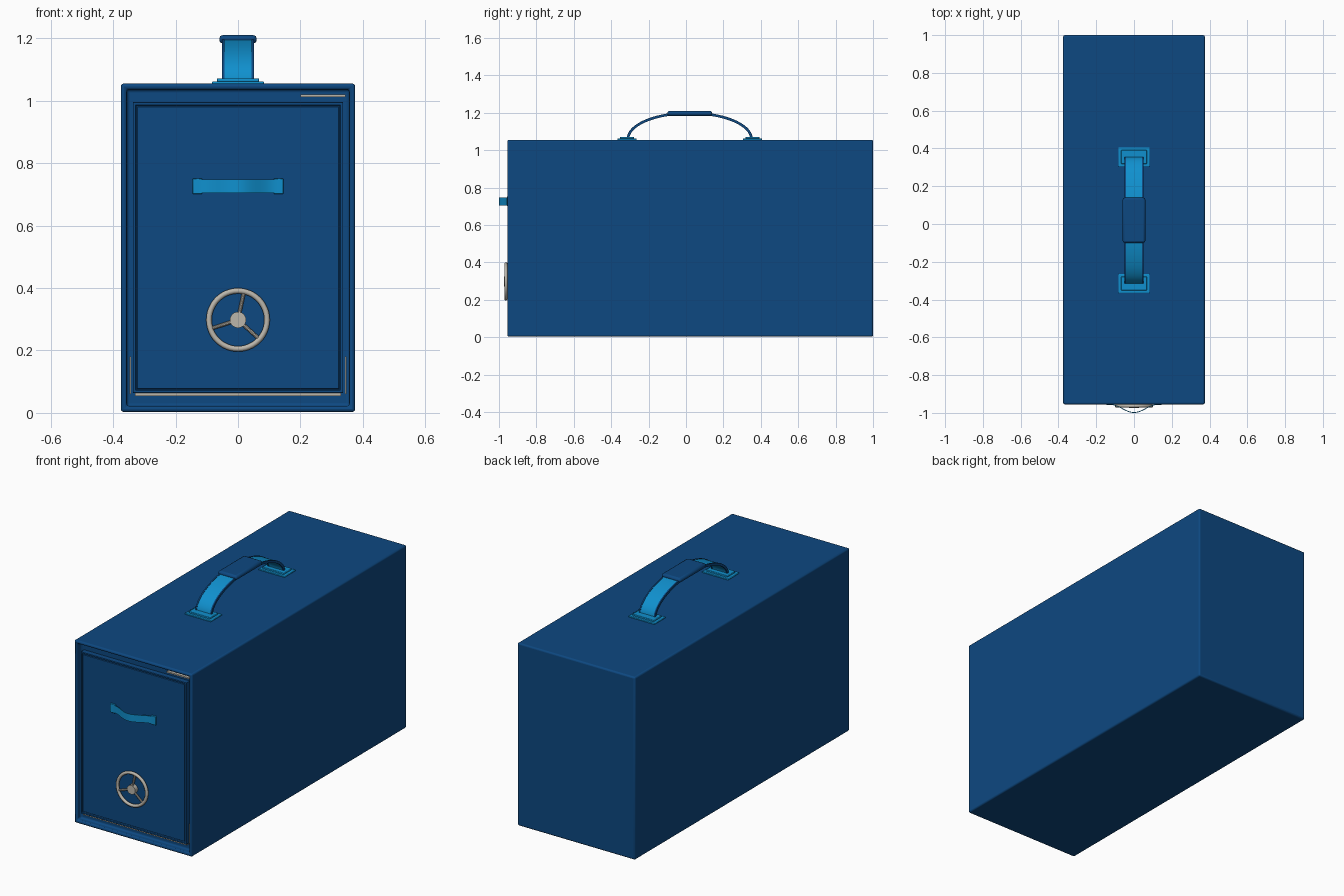
import bpy, bmesh, math
from mathutils import Vector

cube = bpy.data.objects.get("Cube")
if cube:
    bpy.data.objects.remove(cube, do_unlink=True)


def material(name, rgb):
    m = bpy.data.materials.new(name)
    m.use_nodes = True
    m.diffuse_color = (*rgb, 1)
    m.node_tree.nodes["Principled BSDF"].inputs["Base Color"].default_value = (*rgb, 1)
    return m


BLUE = material("deep blue", (0.004, 0.065, 0.22))
CYAN = material("bright blue", (0.005, 0.28, 0.62))
GREY = material("warm grey", (0.5, 0.47, 0.41))


def finish(name, bm, mats, bevel=0, segments=2):
    bmesh.ops.recalc_face_normals(bm, faces=bm.faces)
    mesh = bpy.data.meshes.new(name)
    bm.to_mesh(mesh)
    bm.free()
    ob = bpy.data.objects.new(name, mesh)
    bpy.context.collection.objects.link(ob)
    for m in mats:
        mesh.materials.append(m)
    if bevel:
        mod = ob.modifiers.new("Bevel", "BEVEL")
        mod.width, mod.segments = bevel, segments
        mod.limit_method = "ANGLE"
    bpy.ops.object.select_all(action="DESELECT")
    bpy.context.view_layer.objects.active = ob
    ob.select_set(True)
    bpy.ops.object.shade_smooth_by_angle(angle=math.radians(35))
    return ob


def add_box(bm, lo, hi):
    lo, hi = Vector(lo), Vector(hi)
    verts = bmesh.ops.create_cube(bm, size=1)["verts"]
    for v in verts:
        v.co = (lo + hi) / 2 + v.co * (hi - lo)


def box(name, lo, hi, mat, bevel=0):
    bm = bmesh.new()
    add_box(bm, lo, hi)
    return finish(name, bm, [mat], bevel)


def inset_front(bm, steps):
    """Inset the front face repeatedly, moving it along y after each inset."""
    face = min(bm.faces, key=lambda f: f.calc_center_median().y)
    for width, depth in steps:
        bmesh.ops.inset_region(bm, faces=[face], thickness=width)
        for v in face.verts:
            v.co.y += depth


def strap(name, path, half_width, thick, across, mats, edge_mat=0):
    """Flat band swept along a path; 'across' is the direction of its width."""
    bm = bmesh.new()
    rings = []
    for i, p in enumerate(path):
        tangent = (path[min(i + 1, len(path) - 1)] - path[max(i - 1, 0)]).normalized()
        n = tangent.cross(across).normalized() * thick / 2
        w = across * half_width
        rings.append([bm.verts.new(p + a) for a in (w + n, n - w, -w - n, w - n)])
    for a, b in zip(rings, rings[1:]):
        for k in range(4):
            f = bm.faces.new((a[k], a[(k + 1) % 4], b[(k + 1) % 4], b[k]))
            f.material_index = edge_mat if k % 2 else 0
    bm.faces.new(rings[0])
    bm.faces.new(rings[-1])
    return finish(name, bm, mats)


# Case with a recessed front
bm = bmesh.new()
add_box(bm, (-0.375, -0.955, 0.003), (0.375, 1.0, 1.055))
inset_front(bm, [(0.026, 0), (0.001, 0.035)])
finish("case", bm, [BLUE], 0.009, 3)

# Door with a raised rim and a sunken seam around its panel
bm = bmesh.new()
add_box(bm, (-0.337, -0.95, 0.064), (0.337, -0.915, 0.995))
inset_front(bm, [(0.012, 0), (0.003, 0.008), (0.003, 0), (0.002, -0.006)])
finish("door", bm, [BLUE], 0.002)

# Pale seal strips showing in the gap around the door
box("seal_bottom", (-0.33, -0.94, 0.054), (0.33, -0.918, 0.063), GREY)
box("seal_top", (0.2, -0.935, 1.012), (0.345, -0.918, 1.02), GREY)
for side, s in (("left", 1), ("right", -1)):
    x0, x1 = sorted((s * 0.343, s * 0.347))
    box("seal_" + side, (x0, -0.935, 0.06), (x1, -0.918, 0.18), GREY)

# Door pull: bowed band with flat end tabs
path = []
for i in range(33):
    x = -0.125 + 0.25 * i / 32
    bulge = 0.5 + 0.5 * math.cos(math.pi * x / 0.125)
    path.append(Vector((x, -0.956 - 0.042 * bulge, 0.726)))
strap("door_pull", path, 0.021, 0.004, Vector((0, 0, 1)), [CYAN])
for side, s in (("left", 1), ("right", -1)):
    x0, x1 = sorted((s * 0.115, s * 0.145))
    box("door_pull_tab_" + side, (x0, -0.958, 0.701), (x1, -0.945, 0.751), CYAN, 0.002)

# Hand wheel: rim, hub and three spokes
HUB = Vector((0, -0.963, 0.298))
bpy.ops.mesh.primitive_torus_add(location=HUB, rotation=(math.pi / 2, 0, 0), major_radius=0.093,
                                 minor_radius=0.009, major_segments=48, minor_segments=10)
rim = bpy.context.object
rim.name = "wheel_rim"
rim.data.materials.append(GREY)
bpy.ops.object.shade_smooth()


def rod(name, start, end, radius, sides):
    d = end - start
    bpy.ops.mesh.primitive_cylinder_add(vertices=sides, radius=radius, depth=d.length,
                                        location=(start + end) / 2,
                                        rotation=d.to_track_quat("Z", "Y").to_euler())
    ob = bpy.context.object
    ob.name = name
    ob.data.materials.append(GREY)
    bpy.ops.object.shade_smooth_by_angle()


rod("wheel_hub", Vector((0, -0.94, HUB.z)), Vector((0, -0.973, HUB.z)), 0.026, 24)
for i in range(3):
    a = math.radians(78 + 120 * i)
    rod(f"wheel_spoke_{i + 1}", HUB, HUB + Vector((math.cos(a), 0, math.sin(a))) * 0.092, 0.006, 10)

# Carrying handle: arched strap with dark edges
MID = 0.02
path = []
for i in range(41):
    a = math.pi * i / 40
    path.append(Vector((0, MID - 0.33 * math.cos(a), 1.06 + 0.138 * math.sin(a))))
strap("carry_strap", path, 0.044, 0.01, Vector((1, 0, 0)), [CYAN, BLUE], 1)
for side, s in (("left", 1), ("right", -1)):
    shifted = [p + Vector((s * 0.047, 0, 0)) for p in path]
    strap("strap_edge_" + side, shifted, 0.004, 0.014, Vector((1, 0, 0)), [BLUE])

# Grip sleeve
box("grip", (-0.06, MID - 0.12, 1.183), (0.06, MID + 0.12, 1.21), BLUE, 0.011)

# Stepped mounting plates under the strap ends
for end, y in (("front", MID - 0.335), ("back", MID + 0.335)):
    bm = bmesh.new()
    add_box(bm, (-0.083, y - 0.051, 1.05), (0.083, y + 0.051, 1.062))
    add_box(bm, (-0.068, y - 0.037, 1.055), (0.068, y + 0.037, 1.071))
    finish("handle_plate_" + end, bm, [CYAN], 0.003)
